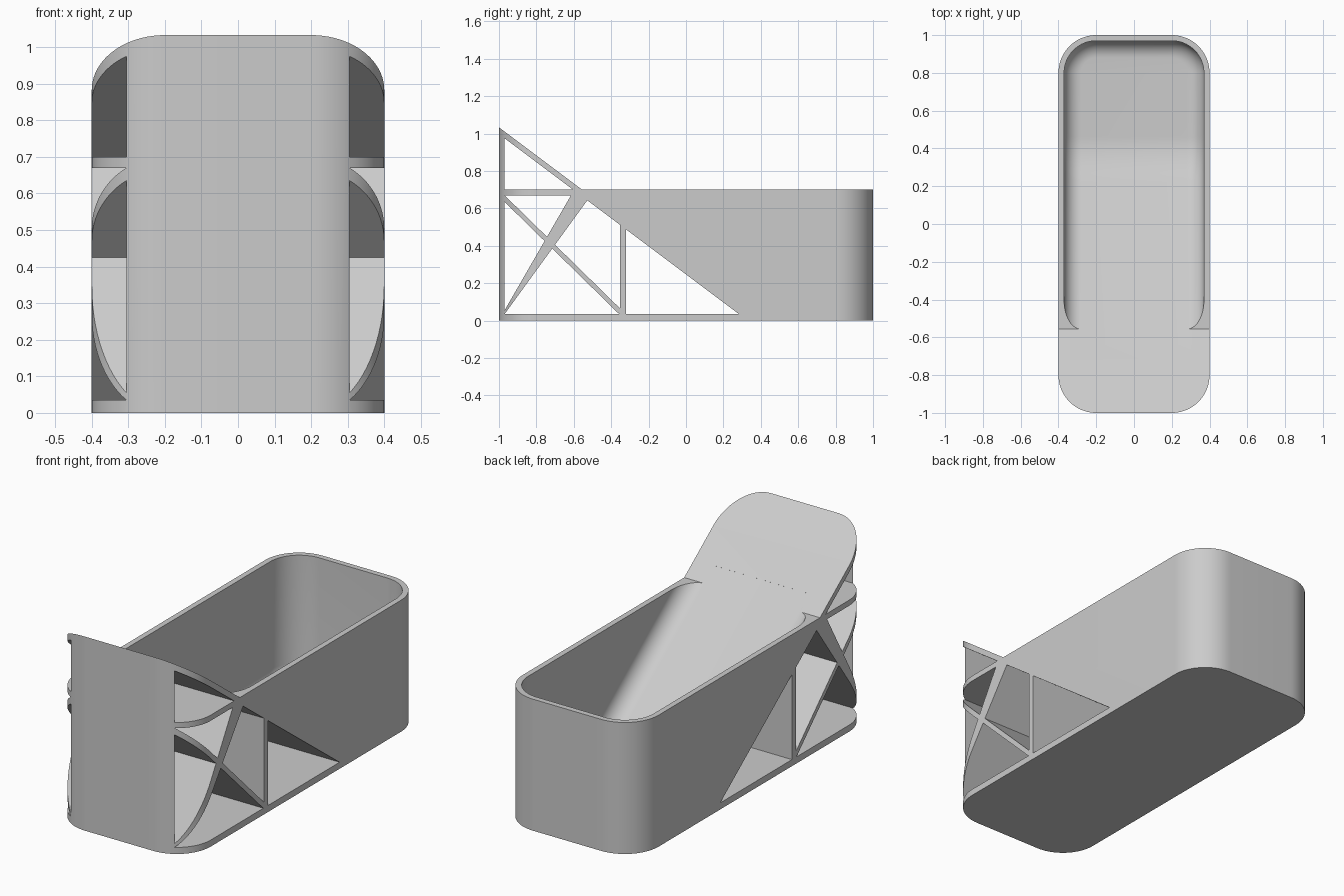
import bpy
import bmesh
import math

cube = bpy.data.objects.get("Cube")
if cube:
    bpy.data.objects.remove(cube)

# Main sizes
HALF_W, HALF_L, CORNER = 0.4, 1.0, 0.2
WALL, FLOOR, RIM, PEAK = 0.03, 0.035, 0.7, 1.033
SLOPE = 0.75
FILLET, BEND = 0.09, 0.4
STEPS = 20


def ramp_top(y):
    return PEAK - SLOPE * (y + HALF_L)


def ramp_under(y):
    return ramp_top(y) - 0.0355


def finish(name, bm):
    bmesh.ops.recalc_face_normals(bm, faces=bm.faces)
    mesh = bpy.data.meshes.new(name)
    bm.to_mesh(mesh)
    bm.free()
    obj = bpy.data.objects.new(name, mesh)
    bpy.context.collection.objects.link(obj)
    return obj


def add_prism(bm, base, shift):
    """Close a flat outline into a prism along the shift vector."""
    low = [bm.verts.new(p) for p in base]
    high = [bm.verts.new([a + b for a, b in zip(p, shift)]) for p in base]
    bm.faces.new(low)
    bm.faces.new(high)
    for i in range(len(low)):
        j = (i + 1) % len(low)
        bm.faces.new((low[i], low[j], high[j], high[i]))


def side_cutter(name, outlines):
    """Prisms running across the full width, from (y, z) outlines."""
    bm = bmesh.new()
    for outline in outlines:
        add_prism(bm, [(-0.6, y, z) for y, z in outline], (1.2, 0, 0))
    return finish(name, bm)


def cavity_cutter():
    """Bin interior: ramp, bend and floor, with a rolled fillet at the walls."""
    angle = math.atan(SLOPE)
    floor_z = FLOOR
    meet = -HALF_L + (PEAK - 0.0004 - floor_z) / SLOPE
    bend_y = meet + BEND * math.tan(angle / 2)
    # Path of fillet centres on the +x side: centre, outward wall, floor normal
    x_in = HALF_W - WALL - FILLET
    path = []
    ny, nz = math.sin(angle), math.cos(angle)
    start = -0.64
    path.append(((x_in, start + FILLET * ny,
                  ramp_top(start) - 0.0004 + FILLET * nz), (1, 0), (ny, nz)))
    for i in range(STEPS + 1):
        a = angle * (1 - i / STEPS)
        ny, nz = math.sin(a), math.cos(a)
        reach = BEND - FILLET
        path.append(((x_in, bend_y - reach * ny, floor_z + BEND - reach * nz),
                     (1, 0), (ny, nz)))
    rad = CORNER - WALL - FILLET
    for i in range(STEPS + 1):
        a = math.pi / 2 * i / STEPS
        c, s = math.cos(a), math.sin(a)
        path.append(((HALF_W - CORNER + rad * c, HALF_L - CORNER + rad * s,
                      floor_z + FILLET), (c, s), (0, 1)))
    path += [((-c[0], c[1], c[2]), (-w[0], w[1]), n) for c, w, n in reversed(path)]

    bm = bmesh.new()
    columns = []
    for c, w, n in path:
        top = (c[0] + FILLET * w[0], c[1] + FILLET * w[1], 1.4)
        col = [bm.verts.new(top)]
        for k in range(13):
            t = math.pi / 2 * k / 12
            u, v = FILLET * math.cos(t), FILLET * math.sin(t)
            col.append(bm.verts.new((c[0] + u * w[0],
                                     c[1] + u * w[1] - v * n[0],
                                     c[2] - v * n[1])))
        columns.append(col)
    count = len(columns)
    for a, b in zip(columns, columns[1:]):
        for k in range(len(a) - 1):
            bm.faces.new((a[k], a[k + 1], b[k + 1], b[k]))
    for i in range(count // 2 - 1):
        for k in (0, -1):
            bm.faces.new((columns[i][k], columns[i + 1][k],
                          columns[count - 2 - i][k], columns[count - 1 - i][k]))
    bm.faces.new(columns[0] + columns[-1][::-1])
    return finish("cavity_cutter", bm)


def subtract(target, cutter):
    mod = target.modifiers.new("cut", "BOOLEAN")
    mod.operation = "DIFFERENCE"
    mod.solver = "EXACT"
    mod.object = cutter
    bpy.context.view_layer.objects.active = target
    bpy.ops.object.modifier_apply(modifier=mod.name)
    bpy.data.objects.remove(cutter)


# Outer block with rounded vertical corners
outline = []
for q, (sx, sy) in enumerate(((1, 1), (-1, 1), (-1, -1), (1, -1))):
    for i in range(STEPS + 1):
        a = math.pi / 2 * (q + i / STEPS)
        outline.append((sx * (HALF_W - CORNER) + CORNER * math.cos(a),
                        sy * (HALF_L - CORNER) + CORNER * math.sin(a), 0))
block = bmesh.new()
add_prism(block, outline, (0, 0, 1.2))
ramp_bin = finish("ramp_bin", block)

# Trim to the rim height and the sloping chute
rim_y = -HALF_L + (PEAK - RIM) / SLOPE
subtract(ramp_bin, side_cutter("top_cutter", [
    [(-1.2, ramp_top(-1.2)), (rim_y, RIM), (1.2, RIM), (1.2, 1.5), (-1.2, 1.5)]]))
subtract(ramp_bin, cavity_cutter())

# Truss windows under the chute, bounded by two crossing braces
y0 = -HALF_L + WALL
post_a, post_b = -0.353, -0.32
bar = RIM - WALL


def under_y(z):
    return -HALF_L + (PEAK - 0.0355 - z) / SLOPE


def cross(down, up):
    """Meeting point of a falling and a rising brace edge (start z, slope)."""
    u = (down[0] - up[0]) / (up[1] - down[1])
    return (y0 + u, up[0] + up[1] * u)


fall_hi, fall_lo = (bar, -0.98), (bar - 0.035, -0.98)
rise_hi, rise_lo = (FLOOR + 0.02, 1.732), (FLOOR, 1.375)
chute = (ramp_under(y0), -SLOPE)
windows = [
    [(y0, ramp_under(y0)), (y0, RIM), (under_y(RIM), RIM)],
    [(y0, bar), cross(fall_hi, rise_hi), cross((bar, 0), rise_hi)],
    [(y0, fall_lo[0]), (y0, rise_hi[0]), cross(fall_lo, rise_hi)],
    [(y0, FLOOR), cross(fall_lo, (FLOOR, 0)), cross(fall_lo, rise_lo)],
    [cross(fall_hi, rise_lo), (post_a, bar - 0.98 * (post_a - y0)),
     (post_a, ramp_under(post_a)), cross(chute, rise_lo)],
    [(post_b, FLOOR), (under_y(FLOOR), FLOOR), (post_b, ramp_under(post_b))],
]
subtract(ramp_bin, side_cutter("window_cutter", windows))

# One plain grey material, smooth rounded walls with crisp edges
grey = bpy.data.materials.new("plain_grey")
grey.use_nodes = True
colour = (0.6, 0.6, 0.6, 1)
grey.diffuse_color = colour
grey.node_tree.nodes["Principled BSDF"].inputs["Base Color"].default_value = colour
ramp_bin.data.materials.clear()
ramp_bin.data.materials.append(grey)

bpy.ops.object.select_all(action="DESELECT")
ramp_bin.select_set(True)
bpy.context.view_layer.objects.active = ramp_bin
bpy.ops.object.shade_smooth_by_angle(angle=math.radians(25))
